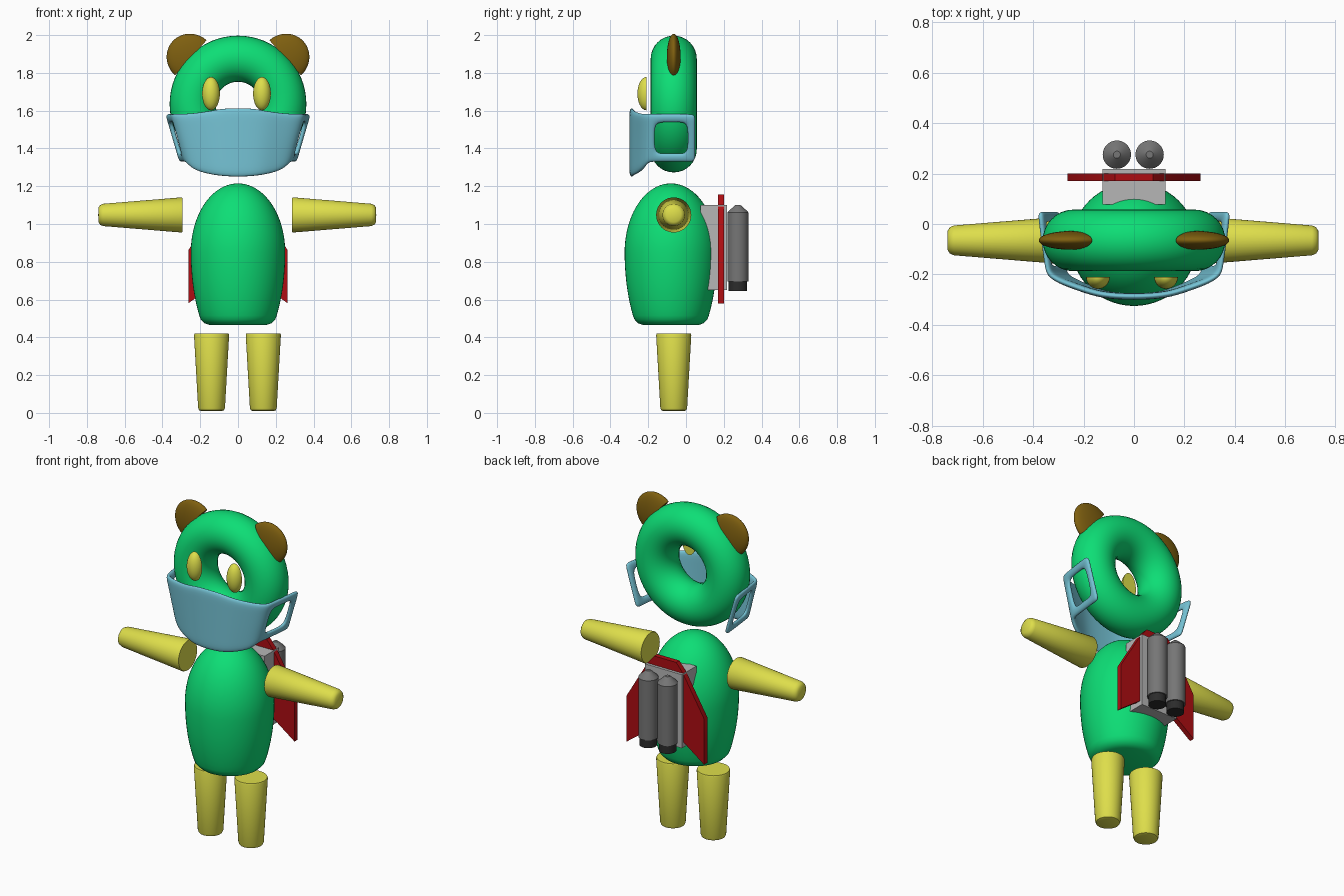
import bpy, bmesh, math
from mathutils import Vector, Matrix

cube = bpy.data.objects.get("Cube")
if cube:
    bpy.data.objects.remove(cube, do_unlink=True)


def material(name, r, g, b):
    m = bpy.data.materials.new(name)
    m.use_nodes = True
    m.diffuse_color = (r, g, b, 1)
    m.node_tree.nodes["Principled BSDF"].inputs["Base Color"].default_value = (r, g, b, 1)
    return m


GREEN = material("green", 0.004, 0.73, 0.18)
YELLOW = material("yellow", 0.73, 0.73, 0.07)
BROWN = material("brown", 0.21, 0.115, 0.005)
BLUE = material("light blue", 0.18, 0.55, 0.67)
RED = material("red", 0.42, 0.004, 0.006)
PALE = material("pale grey", 0.47, 0.47, 0.47)
GREY = material("mid grey", 0.18, 0.18, 0.18)
BLACK = material("charcoal", 0.025, 0.025, 0.025)
MID_Y = -0.065


def finish(name, bm, mat, angle=35):
    bmesh.ops.recalc_face_normals(bm, faces=bm.faces)
    mesh = bpy.data.meshes.new(name)
    bm.to_mesh(mesh)
    bm.free()
    mesh.materials.append(mat)
    ob = bpy.data.objects.new(name, mesh)
    bpy.context.collection.objects.link(ob)
    bpy.ops.object.select_all(action='DESELECT')
    ob.select_set(True)
    bpy.context.view_layer.objects.active = ob
    bpy.ops.object.shade_smooth_by_angle(angle=math.radians(angle))
    return ob


def lathe(name, profile, mat, origin, axis=(0, 0, 1), squash=(1, 1, 1), sides=40):
    """Turn (radius, height) pairs about an axis starting at origin."""
    bm = bmesh.new()
    rings = []
    for r, h in profile:
        rings.append([bm.verts.new((r * math.cos(a), r * math.sin(a), h))
                      for a in (2 * math.pi * i / sides for i in range(sides))])
    for low, high in zip(rings, rings[1:]):
        for i in range(sides):
            j = (i + 1) % sides
            bm.faces.new((low[i], low[j], high[j], high[i]))
    bm.faces.new(rings[0])
    bm.faces.new(rings[-1])
    bmesh.ops.remove_doubles(bm, verts=bm.verts, dist=0.0001)
    turn = Vector((0, 0, 1)).rotation_difference(Vector(axis)).to_matrix().to_4x4()
    bm.transform(Matrix.Translation(origin) @ turn @ Matrix.Diagonal((*squash, 1)))
    return finish(name, bm, mat)


def dome(steps=14):
    return [(math.cos(t), math.sin(t)) for t in
            (math.pi / 2 * i / steps for i in range(steps + 1))]


# Ring head
bpy.ops.mesh.primitive_torus_add(major_radius=0.24, minor_radius=0.122,
                                 major_segments=64, minor_segments=32,
                                 location=(0, MID_Y, 1.635), rotation=(math.pi / 2, 0, 0))
head = bpy.context.object
head.name = "head_ring"
head.data.materials.append(GREEN)
bpy.ops.object.shade_smooth_by_angle(angle=math.radians(35))

# Egg body: taller curve above and below the widest level, rounded flat base
body = [(0.0, 0.465), (0.15, 0.465), (0.178, 0.475), (0.197, 0.495)]
for i in range(10):
    z = 0.515 + 0.335 * i / 10
    body.append((0.25 * math.sqrt(1 - ((0.85 - z) / 0.585) ** 2), z))
body += [(0.25 * r, 0.85 + 0.365 * h) for r, h in dome(20)]
lathe("body", body, GREEN, (0, -0.08, 0), squash=(1, 0.98, 1), sides=56)

# Limbs, ears, eyes and rockets on both sides
LEG = [(0, 0.01), (0.055, 0.01), (0.066, 0.014), (0.071, 0.026), (0.093, 0.412), (0.09, 0.42), (0, 0.42)]
ARM = [(0, 0), (0.09, 0), (0.093, 0.006), (0.059, 0.42), (0.052, 0.436), (0.038, 0.445), (0, 0.446)]
ROCKET = [(0, 0.695), (0.056, 0.695), (0.056, 1.06), (0.05, 1.068), (0.014, 1.1), (0, 1.1)]
NOZZLE = [(0, 0.645), (0.049, 0.645), (0.049, 0.7), (0, 0.7)]
for side, s in (("left", 1), ("right", -1)):
    lathe(side + "_leg", LEG, YELLOW, (s * 0.137 - 0.003, MID_Y, 0))
    lathe(side + "_arm", ARM, YELLOW, (s * 0.29 - 0.004, MID_Y, 1.048), axis=(s, 0, 0))
    lathe(side + "_eye", dome(), YELLOW, (s * 0.135 - 0.008, -0.21, 1.69),
          axis=(0, -1, 0), squash=(0.047, 0.088, 0.047))
    ear = lathe(side + "_ear", dome(), BROWN, (0, 0, 0), squash=(0.125, 0.037, 0.13))
    ear.location = (s * 0.25, MID_Y, 1.88)
    ear.rotation_euler.y = s * math.radians(48)
    lathe(side + "_rocket", ROCKET, GREY, (s * 0.065 - 0.003, 0.275, 0))
    lathe(side + "_nozzle", NOZZLE, BLACK, (s * 0.065 - 0.003, 0.275, 0))

# Backpack block
bm = bmesh.new()
bmesh.ops.create_cube(bm, size=1)
bm.transform(Matrix.Translation((0, 0.148, 0.875)) @ Matrix.Diagonal((0.25, 0.14, 0.45, 1)))
finish("backpack", bm, PALE)

# Wing plate
half = [(0.075, 1.155), (0.12, 1.1), (0.263, 0.86), (0.263, 0.58), (0.125, 0.68)]
outline = half + [(-x, z) for x, z in reversed(half)]
bm = bmesh.new()
plate = bm.faces.new([bm.verts.new((x, 0.17, z)) for x, z in outline])
extruded = bmesh.ops.extrude_face_region(bm, geom=[plate])
bmesh.ops.translate(bm, vec=(0, 0.031, 0),
                    verts=[v for v in extruded["geom"] if isinstance(v, bmesh.types.BMVert)])
finish("wing_plate", bm, RED)

# Face mask: a bent sheet with an oval opening in each side loop
side_path = [(0.075, -0.286), (0.15, -0.277), (0.23, -0.25), (0.3, -0.225), (0.34, -0.2),
             (0.347, -0.165), (0.355, -0.105), (0.364, -0.045), (0.37, 0.008), (0.375, 0.05)]
path = [(-x, y) for x, y in reversed(side_path)] + [(0, -0.288)] + side_path
ROWS = (0, 0.18, 0.5, 0.82, 1)
bm = bmesh.new()
columns = []
for x, y in path:
    front = max(0, 1 - abs(x) / 0.34)
    top = 1.583 + 0.032 * min(1, 1.3 * front) ** 2
    bottom = 1.328 - 0.08 * math.sqrt(front * (2 - front))
    columns.append([bm.verts.new((x * (0.8 + 0.2 * v), y, bottom + (top - bottom) * v)) for v in ROWS])
for a, b in zip(columns, columns[1:]):
    for k in range(len(ROWS) - 1):
        y = (a[k].co.y + b[k].co.y) / 2
        if k in (1, 2) and -0.17 < y < 0.01:
            continue
        bm.faces.new((a[k], b[k], b[k + 1], a[k + 1]))
mask = finish("face_mask", bm, BLUE, 60)
thick = mask.modifiers.new("thickness", 'SOLIDIFY')
thick.thickness = 0.026
thick.offset = 0
smooth = mask.modifiers.new("rounding", 'SUBSURF')
smooth.levels = smooth.render_levels = 2
